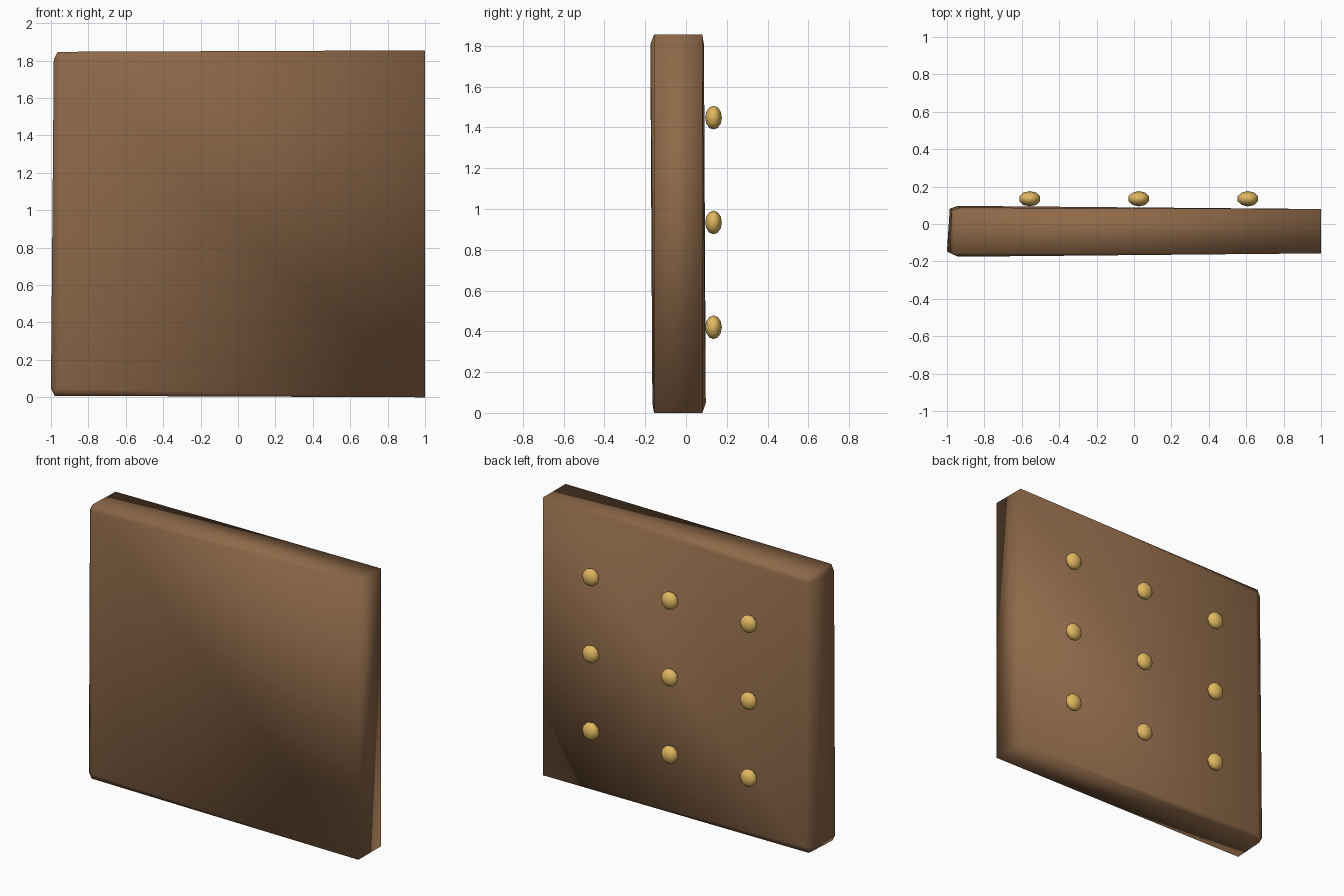
import bpy, bmesh
from mathutils import Vector

if "Cube" in bpy.data.objects:
    bpy.data.objects.remove(bpy.data.objects["Cube"])


def material(name, color):
    m = bpy.data.materials.new(name)
    m.diffuse_color = color
    m.use_nodes = True
    m.node_tree.nodes["Principled BSDF"].inputs["Base Color"].default_value = m.diffuse_color
    return m


wood = material("brown_wood", (0.27, 0.14, 0.066, 1))
brass = material("brass", (0.75, 0.48, 0.12, 1))

# Slab: plain right end, slightly flared left end with chipped corners
bm = bmesh.new()
for y in (-0.157, 0.08):
    for z in (0.0, 1.855):
        bm.verts.new((1.0, y, z))
left_corners = [  # outer y, z and end x of each left corner
    (-0.165, 0.008, -1.0), (-0.175, 1.847, -0.985),
    (0.097, 0.008, -0.985), (0.088, 1.847, -0.975)]
for y, z, x in left_corners:
    yi = y + (0.02 if y < 0 else -0.015)
    zi = z + (0.04 if z < 1 else -0.04)
    bm.verts.new((x + 0.045, y, zi))
    bm.verts.new((x, yi, zi))
    bm.verts.new((x + 0.02, yi, z))
bmesh.ops.convex_hull(bm, input=bm.verts)
bmesh.ops.dissolve_limit(bm, angle_limit=0.003, verts=bm.verts, edges=bm.edges)
bmesh.ops.recalc_face_normals(bm, faces=bm.faces)
for f in bm.faces:
    f.smooth = True
mesh = bpy.data.meshes.new("slab")
bm.to_mesh(mesh)
bm.free()
mesh.materials.append(wood)
slab = bpy.data.objects.new("slab", mesh)
bpy.context.collection.objects.link(slab)

# Three by three grid of flattened studs on the back
for i in range(3):
    for j in range(3):
        bpy.ops.mesh.primitive_uv_sphere_add(
            segments=10, ring_count=6, radius=1,
            location=(-0.557 + 0.583 * i, 0.135, 0.42 + 0.514 * j))
        stud = bpy.context.object
        stud.name = f"stud_{i}_{j}"
        stud.scale = (0.058, 0.041, 0.058)
        bpy.ops.object.shade_smooth()
        stud.data.materials.append(brass)
